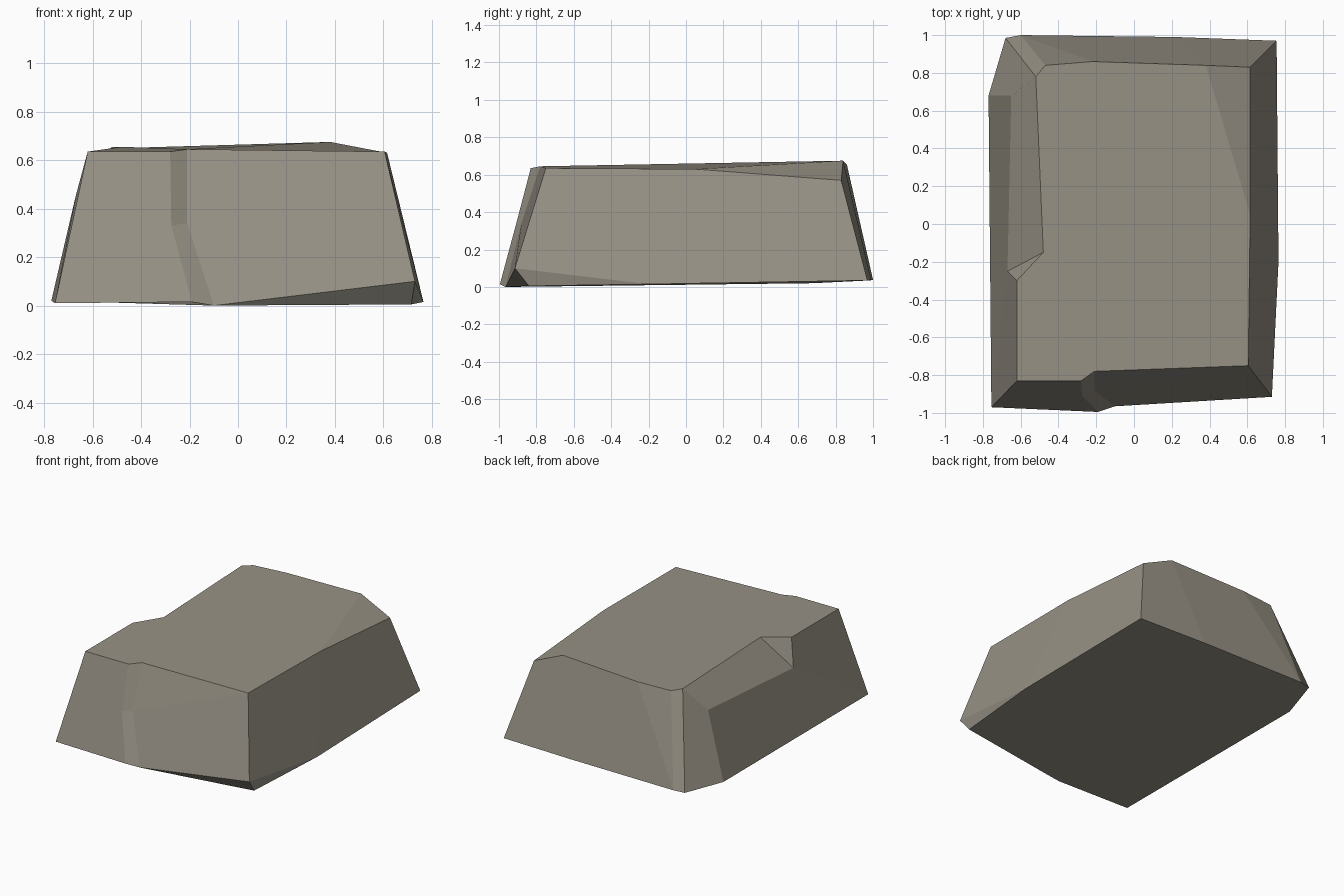
import bpy
import bmesh

cube = bpy.data.objects.get("Cube")
if cube:
    bpy.data.objects.remove(cube, do_unlink=True)

# Stone colour
stone = bpy.data.materials.new("warm_grey_stone")
stone.use_nodes = True
colour = (0.31, 0.285, 0.235, 1)
stone.diffuse_color = colour
bsdf = next(n for n in stone.node_tree.nodes if n.type == "BSDF_PRINCIPLED")
bsdf.inputs["Base Color"].default_value = colour
bsdf.inputs["Roughness"].default_value = 0.9

# Corners of the boulder: upper rim, chipped details and base
corners = dict(
    rim_front_right=(-.62, -.83, .635),
    rim_crease_right=(-.28, -.83, .635),
    rim_crease_left=(-.21, -.78, .645),
    rim_front_left=(.605, -.75, .635),
    rim_left=(.615, .05, .63),
    rim_back_left=(.615, .83, .57),
    rim_peak=(.38, .84, .675),
    rim_back=(-.22, .86, .655),
    rim_back_right=(-.47, .84, .65),
    rim_right_rear=(-.52, .78, .655),
    rim_chip_inner=(-.48, -.15, .655),
    rim_chip_outer=(-.62, -.3, .635),
    chip_front=(-.67, -.25, .45),
    chip_rear=(-.65, .68, .5),
    crease_right=(-.275, -.91, .33),
    crease_left=(-.21, -.88, .34),
    base_front_right=(-.755, -.97, .01),
    base_crease_right=(-.19, -.995, .015),
    base_crease_left=(-.1, -.965, 0),
    base_front_left_high=(.73, -.915, .1),
    base_front_left_low=(.715, -.84, .005),
    base_left=(.765, -.2, .015),
    base_back_left=(.755, .97, .035),
    base_back=(.22, .99, .037),
    base_back_right=(-.6, 1, .038),
    base_right_rear=(-.68, .985, .035),
    base_right=(-.77, .68, .02),
)

# Facets, each listed by its corners
facets = [
    # Top
    "rim_front_right rim_crease_right rim_crease_left rim_front_left rim_left rim_peak rim_back "
    "rim_back_right rim_right_rear rim_chip_inner rim_chip_outer",
    "rim_left rim_back_left rim_peak",
    # Front with its crease
    "rim_front_right base_front_right base_crease_right crease_right rim_crease_right",
    "rim_crease_right crease_right crease_left rim_crease_left",
    "crease_right base_crease_right base_crease_left crease_left",
    "rim_crease_left crease_left rim_front_left",
    "crease_left base_crease_left base_front_left_high rim_front_left",
    # Undercut corner
    "base_crease_left base_front_left_low base_front_left_high",
    "base_front_left_high base_front_left_low base_left",
    # Left side
    "rim_front_left base_front_left_high base_left rim_left",
    "rim_left base_left base_back_left rim_back_left",
    # Back
    "rim_back_left base_back_left base_back rim_peak",
    "rim_peak base_back base_back_right rim_back",
    "rim_back base_back_right rim_back_right",
    "rim_back_right base_back_right base_right_rear rim_right_rear",
    # Right side with its chip
    "rim_right_rear base_right_rear base_right chip_rear",
    "rim_right_rear chip_rear chip_front rim_chip_inner",
    "rim_chip_inner chip_front rim_chip_outer",
    "rim_chip_outer chip_front base_front_right rim_front_right",
    "chip_front chip_rear base_right base_front_right",
    # Underside
    "base_front_right base_right base_right_rear base_back_right base_back base_back_left "
    "base_left base_front_left_low base_crease_left base_crease_right",
]

bm = bmesh.new()
verts = {name: bm.verts.new(point) for name, point in corners.items()}
for facet in facets:
    bm.faces.new([verts[name] for name in facet.split()])
bmesh.ops.recalc_face_normals(bm, faces=bm.faces[:])

mesh = bpy.data.meshes.new("boulder")
bm.to_mesh(mesh)
bm.free()
mesh.materials.append(stone)
boulder = bpy.data.objects.new("boulder", mesh)
bpy.context.collection.objects.link(boulder)
